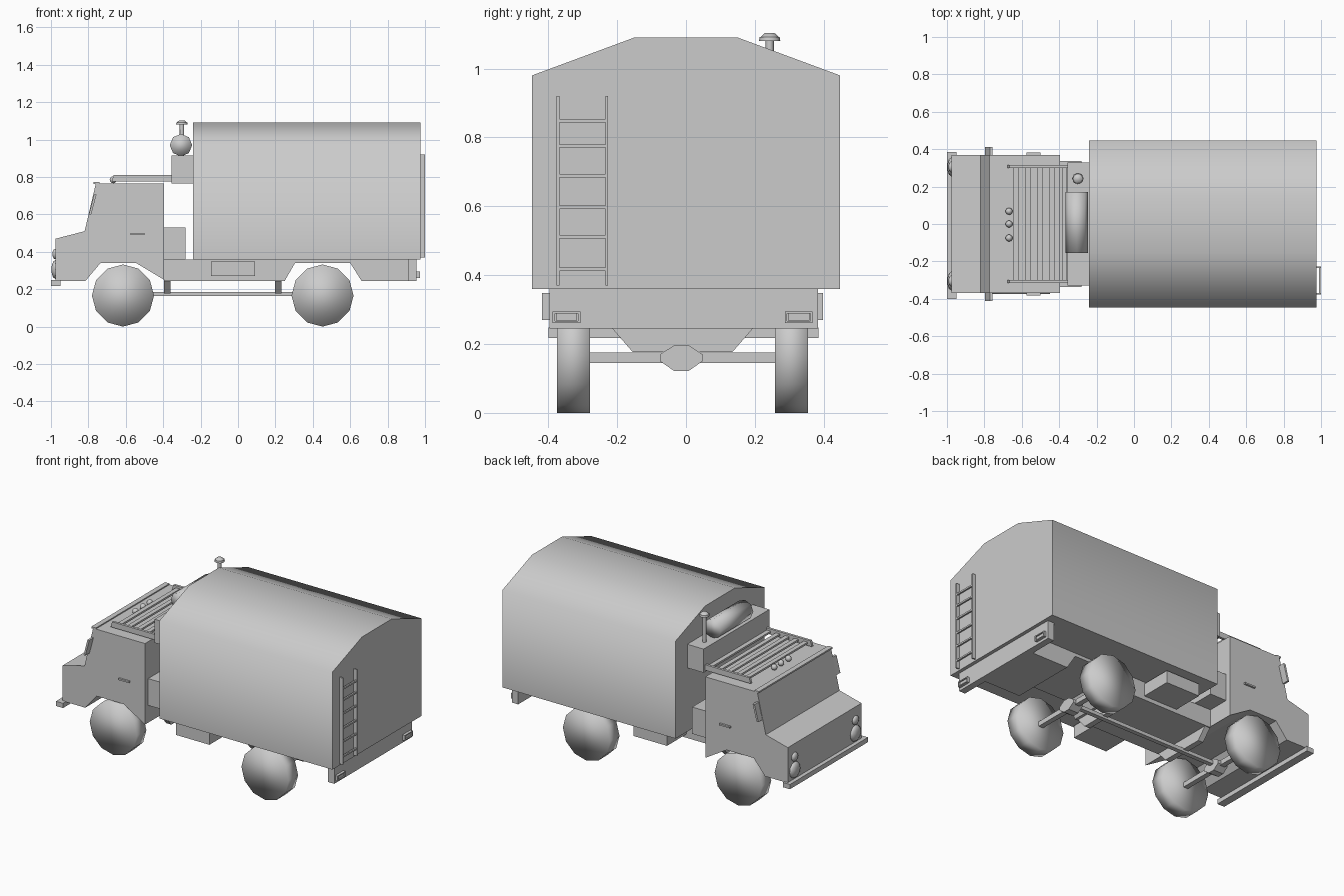
import bpy, bmesh, math
from mathutils import Matrix, Vector

if "Cube" in bpy.data.objects:
    bpy.data.objects.remove(bpy.data.objects["Cube"])


def finish(name, bm, smooth=None):
    bmesh.ops.recalc_face_normals(bm, faces=bm.faces)
    me = bpy.data.meshes.new(name)
    bm.to_mesh(me)
    bm.free()
    ob = bpy.data.objects.new(name, me)
    bpy.context.collection.objects.link(ob)
    if smooth:
        bpy.ops.object.select_all(action='DESELECT')
        ob.select_set(True)
        bpy.context.view_layer.objects.active = ob
        bpy.ops.object.shade_smooth_by_angle(angle=math.radians(smooth))
    return ob


def box(name, x, y, z):
    """Box from (min, max) ranges."""
    return prism(name, [(x[0], z[0]), (x[1], z[0]), (x[1], z[1]), (x[0], z[1])], 'Y', *y)


def prism(name, pts, axis, a, b, smooth=None):
    """Extrude an xz profile along Y, or a yz profile along X."""
    bm = bmesh.new()
    put = (lambda p, t: (p[0], t, p[1])) if axis == 'Y' else (lambda p, t: (t, p[0], p[1]))
    lo = [bm.verts.new(put(p, a)) for p in pts]
    hi = [bm.verts.new(put(p, b)) for p in pts]
    bm.faces.new(lo)
    bm.faces.new(hi[::-1])
    n = len(pts)
    for i in range(n):
        j = (i + 1) % n
        bm.faces.new((lo[i], lo[j], hi[j], hi[i]))
    return finish(name, bm, smooth)


def cyl(name, c, r, depth, sides, axis='Z', r2=None, smooth=180):
    bm = bmesh.new()
    bmesh.ops.create_cone(bm, cap_ends=True, segments=sides, radius1=r,
                          radius2=r if r2 is None else r2, depth=depth)
    rot = {'Z': Matrix(), 'Y': Matrix.Rotation(math.pi / 2, 4, 'X'),
           'X': Matrix.Rotation(math.pi / 2, 4, 'Y')}[axis]
    bm.transform(Matrix.Translation(c) @ rot)
    return finish(name, bm, smooth)


def ball(name, c, s):
    bm = bmesh.new()
    bmesh.ops.create_uvsphere(bm, u_segments=10, v_segments=6, radius=1)
    bm.transform(Matrix.Translation(c) @ Matrix.Diagonal((*s, 1)))
    return finish(name, bm, 60)


CY = -0.01  # the running gear sits slightly off centre

# Cab with wheel arch
prism("cab", [(-.975, .245), (-.975, .47), (-.82, .51), (-.76, .765), (-.395, .765),
              (-.395, .25), (-.545, .34), (-.735, .34), (-.815, .245)], 'Y', -.37, .37)
box("roof_lip", (-.772, -.74), (-.37, .37), (.762, .772))
box("front_bumper", (-1, -.95), (CY - .39, CY + .395), (.218, .248))

# Tank body
prism("tank_body", [(-.447, .36), (-.447, .98), (-.15, 1.09), (.15, 1.09),
                    (.447, .98), (.447, .36)], 'X', -.24, .977, 75)

# Chassis with rear arch, rear beam
prism("chassis", [(-.395, .245), (-.395, .36), (.915, .36), (.915, .245), (.66, .245),
                  (.60, .34), (.305, .34), (.25, .245)], 'Y', CY - .21, CY + .21)
box("rear_beam", (.912, .955), (-.397, .383), (.245, .36))

# Boxes behind the cab
box("upper_locker", (-.355, -.24), (-.33, .33), (.765, .915))
box("lower_locker", (-.395, -.28), (-.338, .338), (.36, .53))
cyl("air_cylinder", (-.305, .008, .97), .06, .325, 8, 'Y')

# Chimney pipe with cap
cyl("exhaust_pipe", (-.30, .243, .995), .012, .17, 8, smooth=60)
cyl("exhaust_cap_rim", (-.30, .243, 1.086), .031, .012, 8, r2=.029, smooth=60)
cyl("exhaust_cap_top", (-.30, .243, 1.096), .029, .014, 8, r2=.014, smooth=60)

# Roof rack and roof lamps
for s in (-1, 1):
    y = s * .307
    prism("rack_rail", [(-.675, .775), (-.665, .81), (-.35, .81), (-.35, .775)],
          'Y', y - .008, y + .008)
for i in range(5):
    x = -.632 + i * .065
    box("rack_slat", (x - .014, x + .014), (-.3, .3), (.785, .797))
for y in (.068, 0, -.075):
    ball("roof_lamp", (-.668, y, .785), (.019, .019, .019))

# Parts repeated on both sides of the cab
for s in (-1, 1):
    prism("mirror", [(-.797, .6), (-.785, .6), (-.757, .705), (-.77, .705)],
          'Y', *sorted((s * .365, s * .412)))
    box("door_handle", (-.575, -.5), sorted((s * .365, s * .382)), (.49, .5))
    ball("headlight", (-.977, s * .305, .305), (.022, .05, .05))
    ball("indicator_lamp", (-.977, s * .305, .388), (.016, .03, .028))

# Side boxes, tail lights
for s in (-1, 1):
    box("side_box", (-.145, .092), sorted((CY + s * .2, CY + s * .408)), (.27, .348))
    yc = CY + s * .337
    for dz in (.264, .292):
        box("tail_light_frame", (.955, .972), (yc - .04, yc + .04), (dz - .003, dz + .003))
    for dy in (-.037, .037):
        box("tail_light_frame_side", (.955, .972), (yc + dy - .003, yc + dy + .003), (.261, .295))
    box("tail_light", (.955, .966), (yc - .031, yc + .031), (.268, .288))

# Wheels, axles and differentials
for x in (-.615, .452):
    for s in (-1, 1):
        cyl("wheel", (x, CY + s * .3165, .166), .166, .095, 12, 'Y')
    box("axle", (x - .016, x + .016), (CY - .29, CY + .29), (.145, .175))
    prism("differential", [(-.075, .15), (-.035, .122), (.008, .122), (.048, .15),
                           (.048, .17), (.008, .196), (-.035, .196), (-.075, .17)],
          'X', x - .035, x + .035)

# Drive shaft and its hangers
box("drive_shaft", (-.6, .44), (CY - .014, CY + .014), (.163, .185))
for x in (-.378, .215):
    prism("shaft_hanger", [(-.215, .246), (-.155, .177), (.135, .177), (.195, .246)],
          'X', x - .018, x + .018)

# Rear ladder
for y in (-.372, -.23):
    box("ladder_rail", (.975, 1), (y - .004, y + .004), (.37, .92))
for z in (.417, .511, .597, .689, .775, .848):
    box("ladder_rung", (.988, .998), (-.37, -.232), (z - .005, z + .005))
